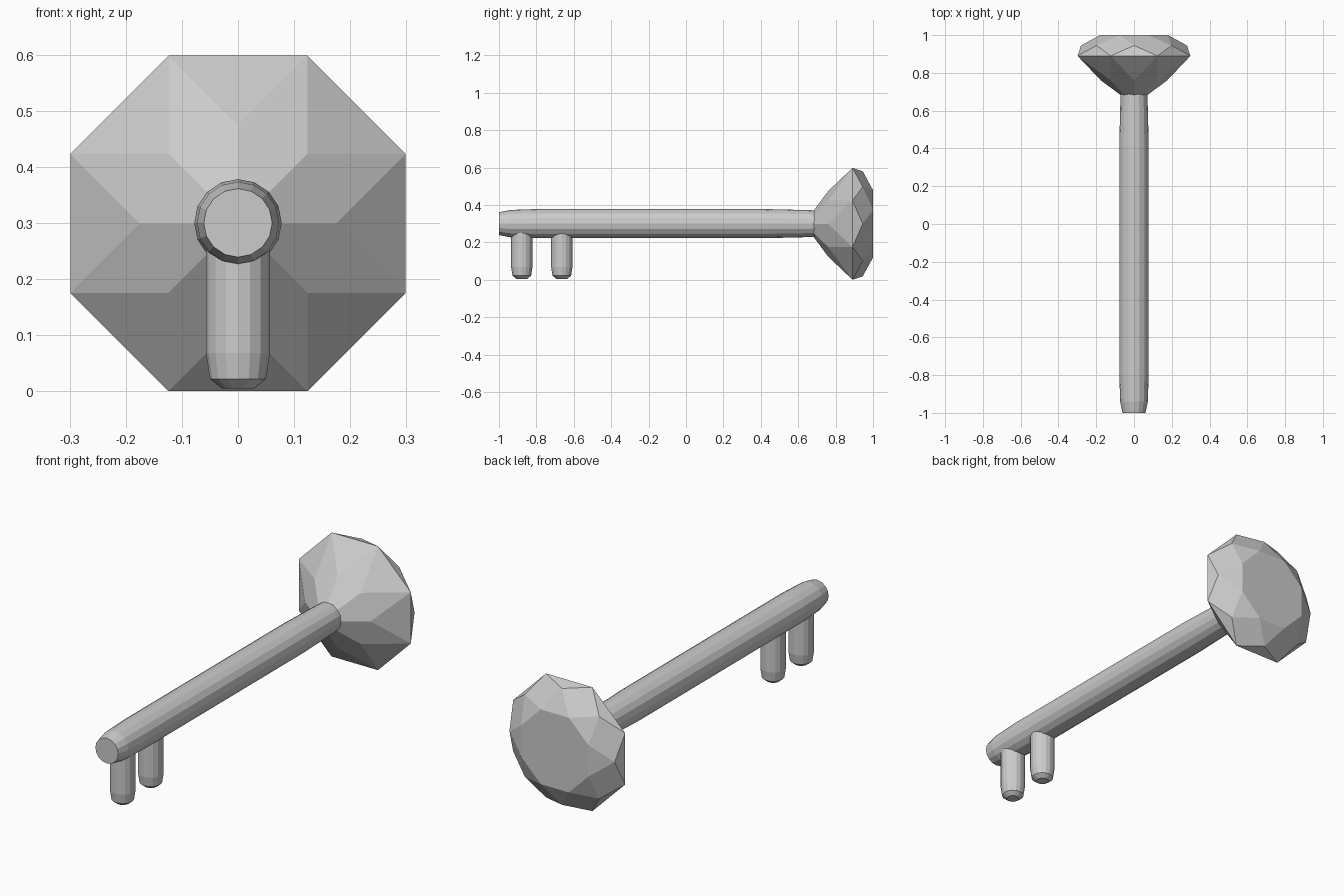
import bpy, bmesh, math
from mathutils import Matrix, Vector

if "Cube" in bpy.data.objects:
    bpy.data.objects.remove(bpy.data.objects["Cube"])

Z = 0.3       # height of the key's axis


def make_object(name, bm, matrix):
    bmesh.ops.transform(bm, matrix=matrix, verts=bm.verts)
    bmesh.ops.recalc_face_normals(bm, faces=bm.faces)
    mesh = bpy.data.meshes.new(name)
    bm.to_mesh(mesh)
    bm.free()
    obj = bpy.data.objects.new(name, mesh)
    bpy.context.collection.objects.link(obj)
    return obj


def ring(bm, radius, height, sides, turn=0.0):
    step = 2 * math.pi / sides
    return [bm.verts.new((radius * math.cos((i + turn) * step),
                          radius * math.sin((i + turn) * step), height))
            for i in range(sides)]


def lathe(name, profile, sides, matrix):
    """Capped turned rod from (radius, height) pairs along local z."""
    bm = bmesh.new()
    rings = [ring(bm, r, h, sides) for r, h in profile]
    for a, b in zip(rings, rings[1:]):
        for i in range(sides):
            j = (i + 1) % sides
            bm.faces.new((a[i], a[j], b[j], b[i]))
    bm.faces.new(rings[0])
    bm.faces.new(rings[-1])
    return make_object(name, bm, matrix)


# local z -> world +y
along_y = Matrix.Translation((0, 0, Z)) @ Matrix.Rotation(-math.pi / 2, 4, 'X')

# shaft, tapering at both ends
lathe("shaft", [(0.061, -1.0), (0.073, -0.94), (0.078, -0.8), (0.078, 0.42),
                (0.072, 0.66), (0.068, 0.75)], 16, along_y)

# two key teeth with rounded tips
for n, y in enumerate((-0.878, -0.664)):
    lathe(f"tooth_{n + 1}", [(0.029, 0.005), (0.05, 0.022), (0.057, 0.068),
                             (0.057, 0.29)], 16, Matrix.Translation((0, y, 0)))

# faceted gem handle: convex hull of tip, pavilion, girdle, crown and table
girdle_r, table_r = 0.3235, 0.195
crown_h, tip_h = 0.11, 0.26
c = math.cos(math.pi / 8)
bm = bmesh.new()
bm.verts.new((0, 0, -tip_h))
ring(bm, girdle_r / 2 / c, -tip_h / 2, 8)
ring(bm, girdle_r, 0, 8, 0.5)
ring(bm, (girdle_r + table_r) / 2 / c, crown_h / 2, 8)
ring(bm, table_r, crown_h, 8, 0.5)
bmesh.ops.convex_hull(bm, input=bm.verts)
bmesh.ops.dissolve_limit(bm, angle_limit=math.radians(1), verts=bm.verts, edges=bm.edges)
make_object("gem_handle", bm, Matrix.Translation((0, 0.89, -0.001)) @ along_y)
